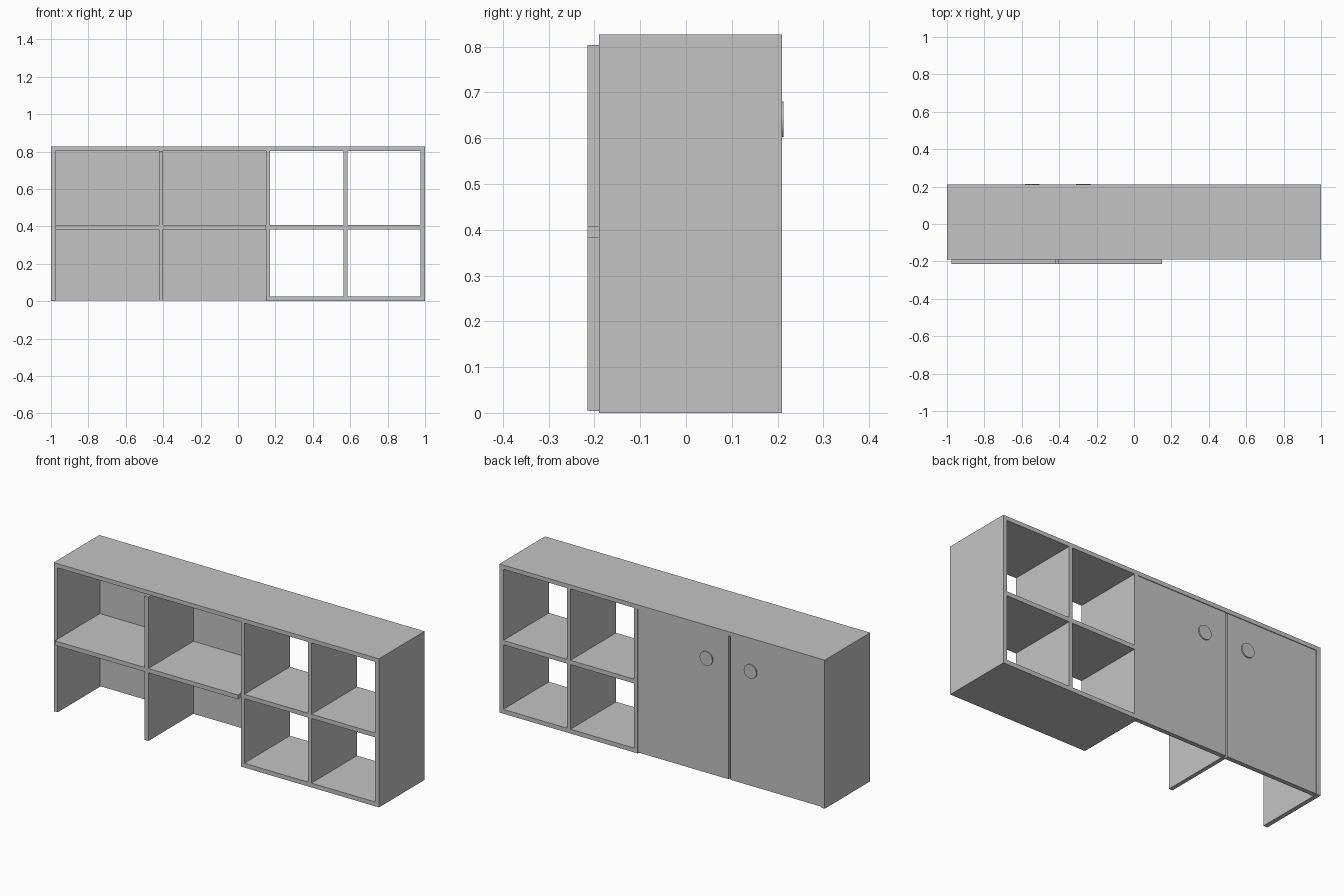
import bpy
import math

if "Cube" in bpy.data.objects:
    bpy.data.objects.remove(bpy.data.objects["Cube"])

grey = bpy.data.materials.new("light grey")
grey.diffuse_color = (0.55, 0.55, 0.55, 1)
grey.use_nodes = True
grey.node_tree.nodes["Principled BSDF"].inputs["Base Color"].default_value = grey.diffuse_color


def board(name, x, y, z):
    """Box spanning the given (min, max) ranges."""
    bpy.ops.mesh.primitive_cube_add(size=1)
    ob = bpy.context.object
    ob.name = name
    for v in ob.data.vertices:
        v.co = [r[0] + (c + 0.5) * (r[1] - r[0]) for c, r in zip(v.co, (x, y, z))]
    ob.data.materials.append(grey)
    return ob


BODY = (-0.19, 0.21)        # depth of the carcass
INNER = (-0.215, 0.181)     # depth of the fittings behind the doors
DOOR = (0.181, 0.206)       # slightly recessed doors
TOP = 0.803                 # underside of the top board
SHELF = (0.383, 0.407)

# Carcass
board("top_board", (-1, 1), BODY, (TOP, 0.826))
for name, x in (("left_side", (-1, -0.976)), ("right_side", (0.976, 1)),
                ("centre_upright", (0.15, 0.172))):
    board(name, x, BODY, (0, TOP))
board("right_bottom_board", (0.172, 0.976), BODY, (0, 0.024))

# Open cubby section
board("cubby_divider", (0.563, 0.585), BODY, (0.024, TOP))
for name, x in (("cubby_shelf_inner", (0.172, 0.563)),
                ("cubby_shelf_outer", (0.585, 0.976))):
    board(name, x, BODY, SHELF)

# Door section: fittings project past the front of the carcass
board("cupboard_divider", (-0.423, -0.401), INNER, (0.004, TOP))
for name, x in (("cupboard_shelf_left", (-0.976, -0.423)),
                ("cupboard_shelf_right", (-0.401, 0.15))):
    board(name, x, INNER, SHELF)

# Doors with round flush pulls
for name, x, hx in (("left_door", (-0.976, -0.417), -0.543),
                    ("right_door", (-0.407, 0.15), -0.272)):
    board(name, x, DOOR, (0.004, TOP))
    bpy.ops.mesh.primitive_cylinder_add(
        vertices=32, radius=0.039, depth=0.007,
        location=(hx, 0.2095, 0.641), rotation=(math.pi / 2, 0, 0))
    pull = bpy.context.object
    pull.name = name + "_pull"
    pull.data.materials.append(grey)
    bpy.ops.object.shade_smooth_by_angle()
